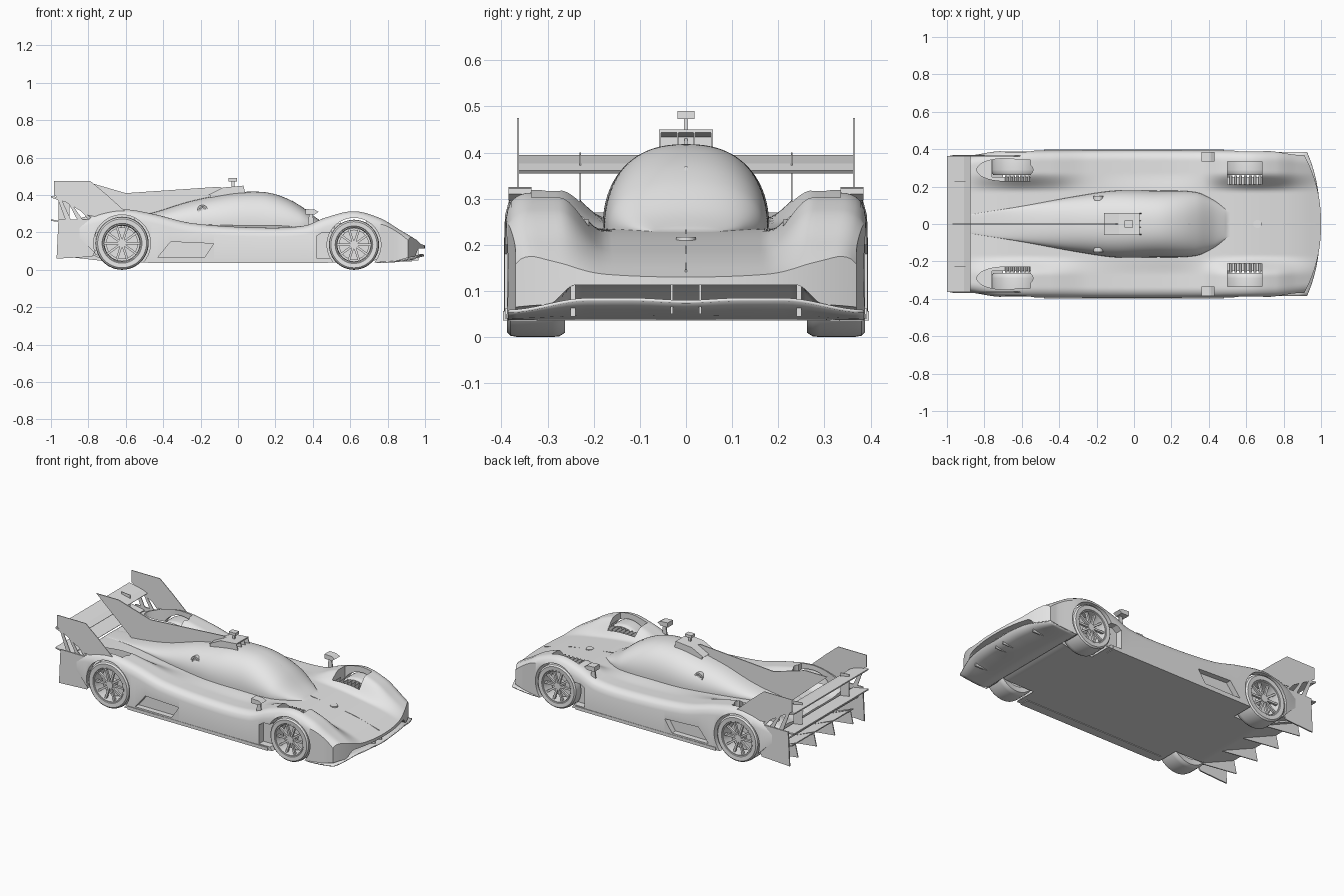
import bpy, bmesh, math
from mathutils import Matrix, Vector

if "Cube" in bpy.data.objects:
    bpy.data.objects.remove(bpy.data.objects["Cube"], do_unlink=True)

grey = bpy.data.materials.new("light_grey")
grey.use_nodes = True
grey.diffuse_color = (0.8, 0.8, 0.8, 1)
grey.node_tree.nodes["Principled BSDF"].inputs["Base Color"].default_value = (0.8, 0.8, 0.8, 1)


def finish(name, bm, angle=30):
    bmesh.ops.recalc_face_normals(bm, faces=bm.faces[:])
    me = bpy.data.meshes.new(name)
    bm.to_mesh(me)
    bm.free()
    me.materials.append(grey)
    ob = bpy.data.objects.new(name, me)
    bpy.context.collection.objects.link(ob)
    if angle:
        smooth(ob, angle)
    return ob


def smooth(ob, angle):
    bpy.ops.object.select_all(action="DESELECT")
    ob.select_set(True)
    bpy.context.view_layer.objects.active = ob
    bpy.ops.object.shade_smooth_by_angle(angle=math.radians(angle))


def prism(name, pts, y0, y1):
    """Side-view outline (x, z) extruded from y0 to y1."""
    bm = bmesh.new()
    a, b = ([bm.verts.new((x, y, z)) for x, z in pts] for y in (y0, y1))
    bm.faces.new(a)
    bm.faces.new(b[::-1])
    for i in range(len(pts)):
        j = (i + 1) % len(pts)
        bm.faces.new((a[i], b[i], b[j], a[j]))
    return finish(name, bm, 0)


def box(name, x0, x1, y0, y1, z0, z1):
    return prism(name, [(x0, z0), (x1, z0), (x1, z1), (x0, z1)], y0, y1)


def lathe(name, prof, centre, n=48):
    """Closed (radius, y) section turned about the y axis."""
    bm = bmesh.new()
    rings = []
    for i in range(n):
        a = math.tau * i / n
        rings.append([bm.verts.new(Vector(centre) + Vector((r * math.cos(a), y, r * math.sin(a))))
                      for r, y in prof])
    for i in range(n):
        p, q = rings[i], rings[(i + 1) % n]
        for k in range(len(prof)):
            m = (k + 1) % len(prof)
            bm.faces.new((p[k], q[k], q[m], p[m]))
    return finish(name, bm)


def cylinder(name, centre, rx, ry, depth, along_y=True):
    bm = bmesh.new()
    turn = Matrix.Rotation(math.pi / 2, 4, "X") if along_y else Matrix()
    mat = Matrix.Translation(centre) @ turn @ Matrix.Diagonal((rx, ry, depth, 1))
    bmesh.ops.create_cone(bm, cap_ends=True, segments=56, radius1=1, radius2=1, depth=1, matrix=mat)
    return finish(name, bm)


def cut(target, cutter):
    cutter.hide_render = True
    mod = target.modifiers.new("cut", "BOOLEAN")
    mod.operation, mod.solver, mod.object = "DIFFERENCE", "EXACT", cutter
    bpy.context.view_layer.objects.active = target
    bpy.ops.object.modifier_apply(modifier=mod.name)
    bpy.data.objects.remove(cutter, do_unlink=True)


def step(a, b, t):
    t = min(1, max(0, (t - a) / (b - a)))
    return t * t * (3 - 2 * t)


def curve(pts, x):
    """Smooth curve through points sorted by x."""
    if x <= pts[0][0]:
        return pts[0][1]
    if x >= pts[-1][0]:
        return pts[-1][1]
    i = max(k for k in range(len(pts) - 1) if pts[k][0] <= x)

    def slope(k):
        a, b = pts[max(k - 1, 0)], pts[min(k + 1, len(pts) - 1)]
        return (b[1] - a[1]) / (b[0] - a[0])
    (xa, za), (xb, zb) = pts[i], pts[i + 1]
    h = xb - xa
    t = (x - xa) / h
    e = t * t * (3 - 2 * t)
    return za + (zb - za) * e + h * t * (1 - t) * ((1 - t) * slope(i) - t * slope(i + 1))


# Body guide curves along the length
DECK = [(-.88, .25), (-.7, .258), (-.4, .248), (0, .238), (.4, .233), (.6, .22), (.8, .188), (.9, .164), (1, .13)]
FENDER = [(-.88, .262), (-.78, .295), (-.62, .324), (-.45, .298), (-.25, .25), (.1, .226), (.35, .235),
          (.47, .28), (.62, .313), (.76, .276), (.87, .211), (.95, .163), (1, .13)]
ROOF = [(-.88, .252), (-.65, .272), (-.47, .302), (-.26, .365), (-.04, .41), (.08, .418), (.17, .411),
        (.26, .382), (.34, .338), (.43, .27), (.5, .231)]
CABIN = [(-.88, .05), (-.6, .095), (-.3, .15), (-.1, .178), (.1, .178), (.33, .17), (.43, .125), (.5, .07)]
WIDTH = [(-.88, .365), (-.7, .39), (.75, .39), (.95, .37)]


def top_z(x, y):
    deck = curve(DECK, x)
    z = deck + (curve(FENDER, x) - deck) * step(.17, .275, abs(y))
    t = abs(y) / curve(CABIN, x)
    if t < 1 and x < .5:
        z = max(z, deck + (curve(ROOF, x) - deck) * (1 - t ** 2.4) ** .45)
    e = max(0, (abs(y) / curve(WIDTH, x) - .86) / .14)
    return z - .05 * (1 - math.sqrt(max(0, 1 - e * e)))


def low_z(x, y):
    outer = step(.24, .3, abs(y))
    nose = .04 + .073 * step(.68, .88, x) * (1 - outer) + .03 * step(.8, .95, x) * outer
    return nose + .15 * step(-.68, -.9, x)


# Body shell: one lofted skin whose columns follow the cabin edge
bm = bmesh.new()
NU, NV = 170, 112
upper, lower = [], []
for i in range(NU + 1):
    upper.append([])
    lower.append([])
    xb = -.88 + 1.88 * i / NU
    cabin, width = curve(CABIN, xb), curve(WIDTH, xb)
    for j in range(NV + 1):
        q = 2 * j / NV - 1
        a = abs(q)
        y = cabin * math.sin(math.pi * a) if a <= .5 else cabin + (width - cabin) * (2 * a - 1)
        x = xb - .09 * (y / width) ** 2.2 * step(.55, 1, xb)
        y = math.copysign(y, q)
        zb = low_z(x, y)
        upper[i].append(bm.verts.new((x, y, max(top_z(x, y), zb + .012))))
        lower[i].append(bm.verts.new((x, y, zb)))
for i in range(NU):
    for j in range(NV):
        for g in (upper, lower):
            bm.faces.new((g[i][j], g[i + 1][j], g[i + 1][j + 1], g[i][j + 1]))
    for j in (0, NV):
        bm.faces.new((upper[i][j], upper[i + 1][j], lower[i + 1][j], lower[i][j]))
for j in range(NV):
    for i in (0, NU):
        bm.faces.new((upper[i][j], upper[i][j + 1], lower[i][j + 1], lower[i][j]))
body = finish("body_shell", bm, 0)

# Wheel arches, fender openings and sidepod recesses
WHEELS = {"front": (.62, .134), "rear": (-.62, .142)}
for s in (-1, 1):
    for x, r in WHEELS.values():
        cut(body, cylinder("arch_cutter", (x, s * .375, r), r + .01, r + .01, .25))
    cut(body, box("front_opening_cutter", .5, .685, s * .21, s * .335, .2, .5))
    cut(body, cylinder("rear_opening_cutter", (-.69, s * .29, .35), .15, .06, .3, False))
    cut(body, box("rear_slot_cutter", -.69, -.553, s * .23, s * .342, .2, .5))
    cut(body, prism("wheel_exit_cutter", [(.42, .062), (.52, .062), (.52, .2), (.45, .2), (.42, .18)], s * .35, s * .45))
    cut(body, prism("inlet_cutter", [(-.43, .065), (-.18, .065), (-.13, .14), (-.36, .15)], s * .36, s * .45))
smooth(body, 35)

# Front splitter blade rising to its leading edge
bm = bmesh.new()
rows = []
for j in range(41):
    v = j / 20 - 1
    tip = .052 + .026 * (1 - step(.55, 1, abs(v))) - .005 * (1 - step(0, .3, abs(v)))
    rows.append([bm.verts.new((.74 + (.255 - .07 * abs(v) ** 2.4) * t, v * .386, .036 + (tip - .036) * t * t))
                 for t in (0, .25, .5, .75, 1)])
for p, q in zip(rows, rows[1:]):
    for k in range(4):
        bm.faces.new((p[k], p[k + 1], q[k + 1], q[k]))
splitter = finish("front_splitter", bm)
splitter.modifiers.new("thickness", "SOLIDIFY").thickness = .007

# Wheels: tyre, rim, brake disc, hub and spokes
for end, (x, r) in WHEELS.items():
    for s in (-1, 1):
        side = "left" if s > 0 else "right"
        c = (x, 0, r)
        tyre = [(r * .72, .268), (r * .93, .262), (r * .99, .275), (r, .29), (r, .365),
                (r * .98, .38), (r * .92, .388), (r * .75, .386), (r * .71, .378)]
        rim = [(r * .72, .268), (r * .73, .383), (r * .69, .383), (r * .66, .36), (r * .67, .268)]
        lathe(f"{end}_{side}_tyre", [(a, s * b) for a, b in tyre], c)
        lathe(f"{end}_{side}_rim", [(a, s * b) for a, b in rim], c)
        cylinder(f"{end}_{side}_brake_disc", (x, s * .315, r), r * .6, r * .6, .02)
        cylinder(f"{end}_{side}_hub", (x, s * .345, r), r * .16, r * .16, .06)
        bm = bmesh.new()
        for k in range(10):
            m = (Matrix.Translation((x, s * .366, r)) @ Matrix.Rotation(math.tau * k / 10, 4, "Y")
                 @ Matrix.Translation((r * .42, 0, 0)) @ Matrix.Diagonal((r * .56, .014, .012, 1)))
            bmesh.ops.create_cube(bm, size=1, matrix=m)
        finish(f"{end}_{side}_spokes", bm, 0)

# Parts repeated on both sides
for s in (-1, 1):
    side = "left" if s > 0 else "right"
    box(f"{side}_skirt", -.48, .48, s * .34, s * .397, .036, .056)
    # Rear wing end plate, slats and rear corner panel
    prism(f"{side}_end_plate", [(-.985, .475), (-.79, .475), (-.7, .4), (-.6, .31), (-.72, .28), (-.8, .29), (-.985, .4)],
          s * .362, s * .366)
    for k in range(3):
        a = -.97 + .065 * k
        prism(f"{side}_slat_{k}", [(a, .395 - k * .04), (a + .025, .38 - k * .04), (a + .08, .26), (a + .05, .26)],
              s * .362, s * .366)
    prism(f"{side}_rear_corner", [(-.97, .06), (-.78, .07), (-.75, .12), (-.77, .27), (-.96, .27)], s * .362, s * .37)
    prism(f"{side}_wing_support", [(-.96, .255), (-.9, .255), (-.9, .395), (-.96, .4)], s * .228, s * .231)
    # Mirror on a stalk
    prism(f"{side}_mirror", [(.36, .296), (.36, .325), (.41, .322), (.43, .31), (.41, .296)], s * .335, s * .385)
    prism(f"{side}_mirror_stalk", [(.37, .2), (.41, .2), (.4, .3), (.38, .3)], s * .345, s * .353)
    # Round side vent
    lathe(f"{side}_filler_ring", [(.018, s * .125), (.027, s * .125), (.027, s * .15), (.018, s * .15)], (-.19, 0, .32), 24)
    cylinder(f"{side}_filler_cap", (-.19, s * .133, .32), .012, .012, .03)
    # Louvres beside the wheel openings
    for k in range(7):
        x = .51 + k * .026
        prism(f"{side}_front_louvre_{k}", [(x, .22), (x + .004, .22), (x + .016, .255), (x + .012, .255)], s * .21, s * .26)
        x = -.69 + k * .02
        prism(f"{side}_rear_louvre_{k}", [(x, .22), (x + .004, .22), (x + .014, .255), (x + .01, .255)], s * .23, s * .26)
    box(f"{side}_nose_pillar", .84, .965, s * .028, s * .034, .05, .125)
    box(f"{side}_nose_strut", .8, .93, s * .24, s * .25, .045, .12)

# Rear wing, lower wing and central fin
prism("rear_wing", [(-1, .387), (-.96, .372), (-.88, .355), (-.875, .361), (-.91, .376), (-1, .395)], -.363, .363)
prism("lower_wing", [(-1, .262), (-.9, .246), (-.895, .252), (-1, .27)], -.363, .363)
prism("central_fin", [(-.97, .474), (-.82, .474), (-.6, .41), (-.1, .444), (0, .4), (-.3, .34), (-.5, .28), (-.72, .255)],
      -.003, .003)

# Airbox with open mouth tapering back into the fin, camera mast
prism("airbox_roof", [(-.15, .4), (-.08, .433), (.03, .443), (.03, .45), (-.08, .44), (-.16, .4)], -.058, .058)
box("airbox_back", -.08, -.07, -.056, .056, .385, .438)
for k, y in enumerate((-.058, -.02, .016, .054)):
    prism(f"airbox_wall_{k}", [(-.15, .36), (.045, .39), (.03, .445), (-.08, .435), (-.15, .402)], y, y + .004)
box("camera_mast", -.035, -.02, -.004, .004, .445, .475)
box("camera_pod", -.05, -.005, -.018, .018, .473, .49)

# Windscreen wiper, nose ridge and nose fitting
prism("wiper", [(.29, .36), (.44, .25), (.44, .26), (.29, .37)], -.003, .003)
prism("nose_ridge", [(.5, .222), (.8, .18), (.97, .135), (.97, .146), (.8, .191), (.5, .233)], -.002, .002)
cylinder("nose_fitting", (.66, 0, .211), .022, .022, .012, False)

# Diffuser ramp with vertical strakes
prism("diffuser_ramp", [(-.7, .045), (-.94, .15), (-.94, .157), (-.7, .06)], -.3, .3)
for k in range(4):
    y = -.27 + k * .18
    prism(f"diffuser_strake_{k}", [(-.96, .075), (-.7, .045), (-.75, .08), (-.94, .16)], y - .003, y + .003)
box("rear_crossbar", -.93, -.88, -.365, .365, .2, .21)
